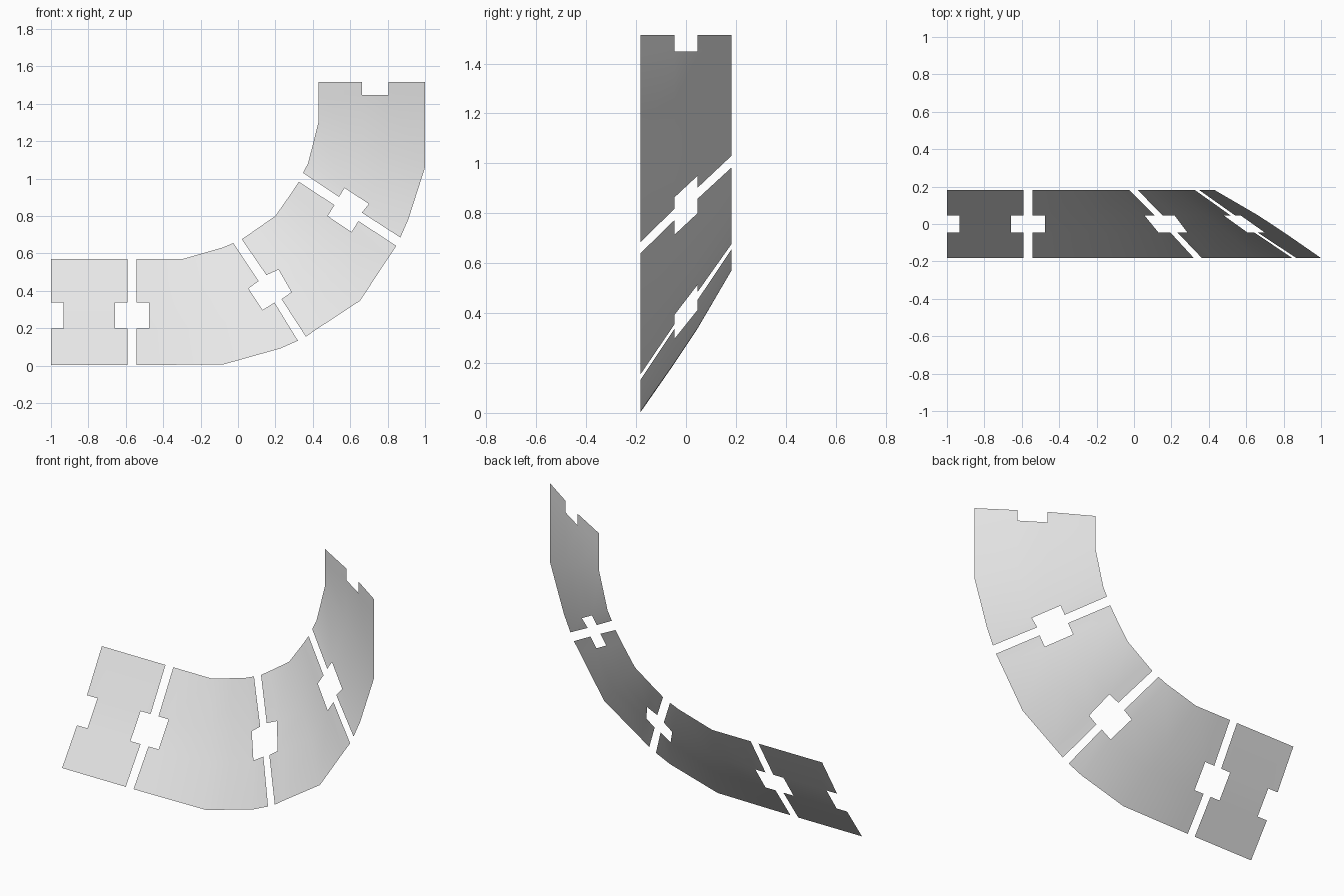
import bpy
import bmesh
from mathutils import Vector

old = bpy.data.objects.get("Cube")
if old:
    bpy.data.objects.remove(old, do_unlink=True)

# One plain light grey for the whole strip
grey = bpy.data.materials.new("light grey")
grey.use_nodes = True
grey.diffuse_color = (0.8, 0.8, 0.8, 1)
grey.node_tree.nodes["Principled BSDF"].inputs["Base Color"].default_value = (0.8, 0.8, 0.8, 1)

# Depth of the four rows from outer edge to inner edge, and notch position on a station
ROW_Y = (-0.182, -0.046, 0.046, 0.182)
NOTCH = (0.345, 0.59)


def station(*points):
    """Cross line of the strip in x, z: outer and inner edge, optionally the notch corners."""
    p = [Vector(q) for q in points]
    if len(p) == 2:
        p = [p[0], p[0].lerp(p[1], NOTCH[0]), p[0].lerp(p[1], NOTCH[1]), p[1]]
    return [(q.x, y, q.y) for q, y in zip(p, ROW_Y)]


def flat(x):
    return station((x, 0.003), (x, 0.57))


def upright(z):
    return station((1.0, z), (0.43, z))


def panel(name, stations):
    """Curved sheet through the stations, with a square notch in both ends."""
    bm = bmesh.new()
    grid = [[bm.verts.new(co) for co in s] for s in stations]
    last = len(grid) - 2
    for i in range(last + 1):
        for j in range(3):
            if j == 1 and i in (0, last):
                continue
            bm.faces.new((grid[i][j], grid[i + 1][j], grid[i + 1][j + 1], grid[i][j + 1]))
    for f in bm.faces:
        f.smooth = True
    mesh = bpy.data.meshes.new(name)
    bm.to_mesh(mesh)
    bm.free()
    mesh.materials.append(grey)
    obj = bpy.data.objects.new(name, mesh)
    bpy.context.collection.objects.link(obj)
    return obj


# Straight end panel
panel("end_panel", [flat(x) for x in (-1.0, -0.933, -0.657, -0.592)])

# First bent panel
panel("lower_bend_panel", [
    flat(-0.542), flat(-0.477),
    station((-0.075, 0.007), (-0.295, 0.57)),
    station((0.228, 0.092), (0.131, 0.297), (0.056, 0.412), (-0.08, 0.632)),
    station((0.32, 0.133), (0.195, 0.337), (0.11, 0.452), (-0.025, 0.655)),
])

# Second bent panel
panel("middle_bend_panel", [
    station((0.363, 0.155), (0.233, 0.355), (0.152, 0.484), (0.02, 0.676)),
    station((0.42, 0.194), (0.286, 0.393), (0.217, 0.513), (0.075, 0.713)),
    station((0.653, 0.347), (0.2, 0.8)),
    station((0.807, 0.582), (0.607, 0.714), (0.479, 0.80), (0.288, 0.926)),
    station((0.846, 0.64), (0.644, 0.773), (0.516, 0.858), (0.325, 0.983)),
])

# Upright panel
panel("upper_bend_panel", [
    station((0.868, 0.685), (0.662, 0.818), (0.54, 0.902), (0.348, 1.03)),
    station((0.91, 0.78), (0.70, 0.864), (0.57, 0.95), (0.375, 1.083)),
    station((1.0, 1.06), (0.43, 1.3)),
    upright(1.448), upright(1.515),
])
